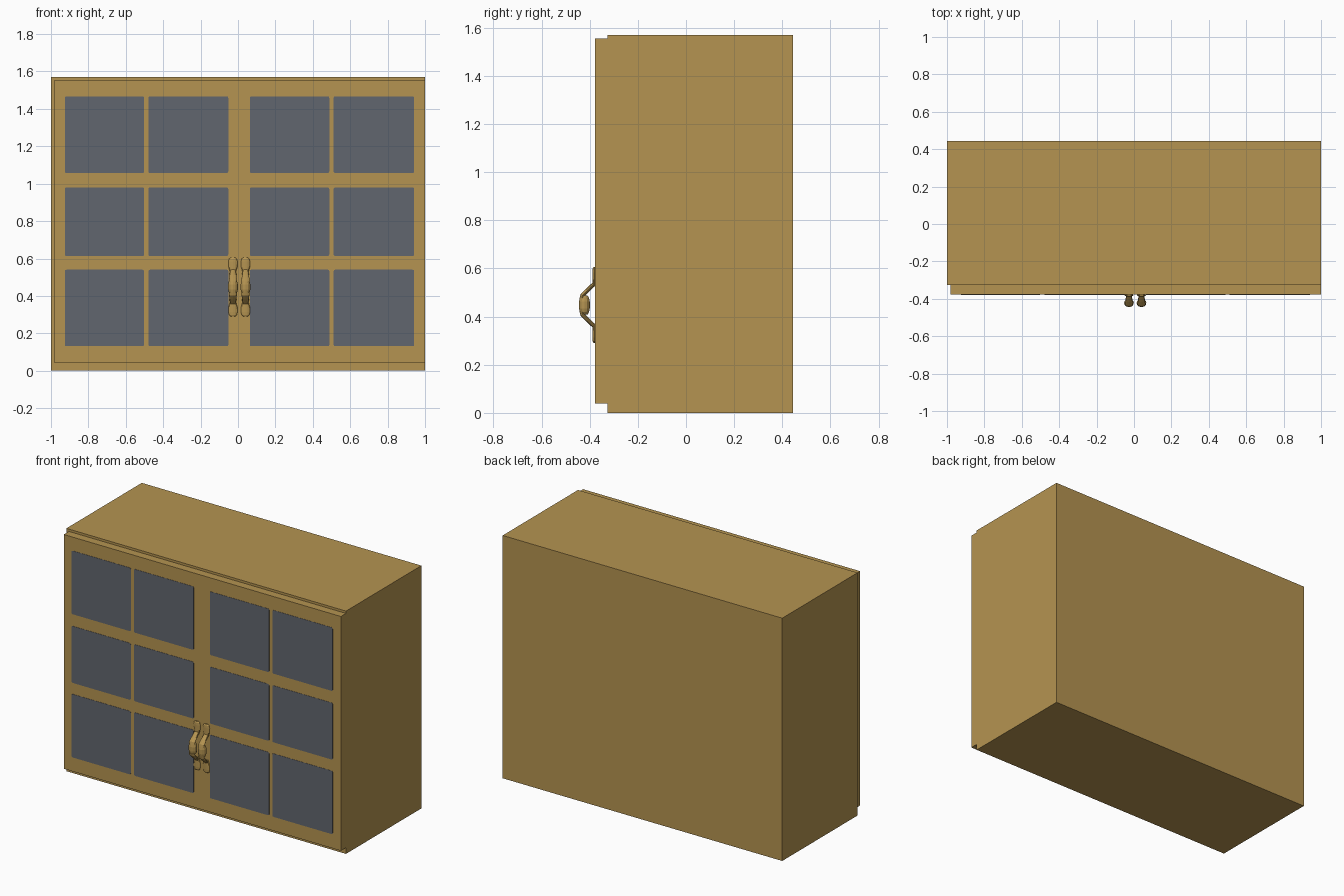
import bpy, bmesh, math
from mathutils import Vector

if "Cube" in bpy.data.objects:
    bpy.data.objects.remove(bpy.data.objects["Cube"])


def material(name, color):
    m = bpy.data.materials.new(name)
    m.diffuse_color = (*color, 1)
    m.use_nodes = True
    m.node_tree.nodes["Principled BSDF"].inputs["Base Color"].default_value = m.diffuse_color
    return m


WOOD = material("tan_wood", (0.46, 0.295, 0.082))
GLASS = material("grey_glass", (0.121, 0.132, 0.156))


def finish(name, bm, mat):
    bmesh.ops.recalc_face_normals(bm, faces=bm.faces)
    mesh = bpy.data.meshes.new(name)
    bm.to_mesh(mesh)
    bm.free()
    mesh.materials.append(mat)
    ob = bpy.data.objects.new(name, mesh)
    bpy.context.collection.objects.link(ob)
    return ob


def box(name, x, y, z, mat, corner=0):
    """Box from ranges; corner rounds the edges that run along y."""
    bm = bmesh.new()
    bmesh.ops.create_cube(bm, size=1)
    for v in bm.verts:
        v.co = [lo + (c + 0.5) * (hi - lo) for c, (lo, hi) in zip(v.co, (x, y, z))]
    if corner:
        edges = [e for e in bm.edges
                 if abs(e.verts[0].co.y - e.verts[1].co.y) > 1e-5]
        bmesh.ops.bevel(bm, geom=edges, offset=corner, segments=2,
                        profile=0.5, affect='EDGES')
    return finish(name, bm, mat)


# Cabinet body and the slightly offset door slab
box("cabinet_body", (-1, 1), (-0.325, 0.445), (0, 1.57), WOOD)
box("door_front", (-0.982, 1), (-0.377, -0.325), (0.04, 1.555), WOOD)

# Twelve glass panes as thin plates in the door
columns = [(-0.926, -0.502), (-0.479, -0.052), (0.063, 0.488), (0.511, 0.942)]
rows = [(0.131, 0.54), (0.613, 0.98), (1.057, 1.467)]
for r, z in enumerate(rows):
    for c, x in enumerate(columns):
        box(f"glass_pane_{r}_{c}", x, (-0.3785, -0.3735), z, GLASS, 0.008)


# Handles: mounting plates, bent arms and a round grip, as lofted sections
def loft(name, x, sections, sides=12):
    """Sections are (y, z, half width, half thickness) along a path."""
    bm = bmesh.new()
    path = [Vector((x, s[0], s[1])) for s in sections]
    rings = []
    for i, (y, z, w, t) in enumerate(sections):
        tangent = (path[min(i + 1, len(path) - 1)] - path[max(i - 1, 0)]).normalized()
        side = Vector((1, 0, 0))
        out = tangent.cross(side)
        rings.append([bm.verts.new(path[i] + side * w * math.cos(a) + out * t * math.sin(a))
                      for a in (math.tau * k / sides for k in range(sides))])
    for a, b in zip(rings, rings[1:]):
        for k in range(sides):
            n = (k + 1) % sides
            bm.faces.new((a[k], a[n], b[n], b[k]))
    bm.faces.new(rings[0])
    bm.faces.new(rings[-1])
    return finish(name, bm, WOOD)


MID = 0.448
plate = [(-0.380, 0.157, 0.012, 0.005), (-0.380, 0.150, 0.021, 0.008),
         (-0.380, 0.135, 0.024, 0.009), (-0.380, 0.105, 0.023, 0.009),
         (-0.380, 0.088, 0.018, 0.009), (-0.380, 0.076, 0.014, 0.008)]
arm = [(-0.378, 0.094, 0.014, 0.007), (-0.386, 0.084, 0.016, 0.008),
       (-0.410, 0.061, 0.019, 0.009), (-0.430, 0.041, 0.021, 0.009),
       (-0.433, 0.028, 0.020, 0.009)]
grip = [(-0.422, 0.040, 0.014, 0.013), (-0.422, 0.030, 0.022, 0.019),
        (-0.422, 0.014, 0.026, 0.0225), (-0.422, -0.014, 0.026, 0.0225),
        (-0.422, -0.030, 0.022, 0.019), (-0.422, -0.040, 0.014, 0.013)]
for label, x in (("left", -0.027), ("right", 0.040)):
    for end, s in (("upper", 1), ("lower", -1)):
        for part, prof in (("plate", plate), ("arm", arm)):
            loft(f"{label}_handle_{end}_{part}", x,
                 [(y, MID + s * z, w, t) for y, z, w, t in prof])
    loft(f"{label}_handle_grip", x, [(y, MID + z, w, t) for y, z, w, t in grip])
